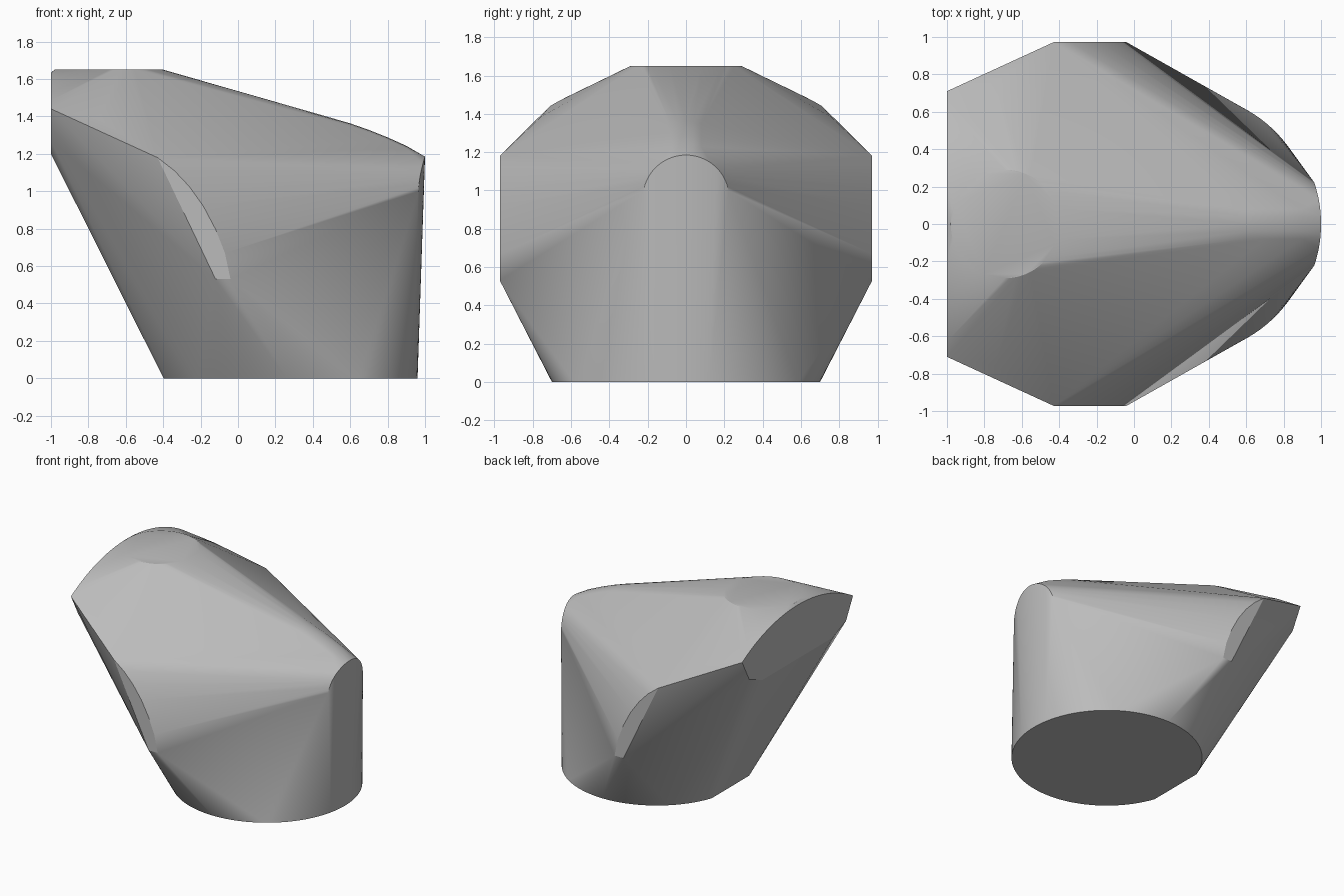
import bpy, bmesh, math
from math import cos, sin, radians

cube = bpy.data.objects.get("Cube")
if cube:
    bpy.data.objects.remove(cube, do_unlink=True)

grey = bpy.data.materials.new("plain grey")
grey.use_nodes = True
colour = (0.5, 0.5, 0.5, 1)
grey.diffuse_color = colour
grey.node_tree.nodes["Principled BSDF"].inputs["Base Color"].default_value = colour


def arc(cx, cy, r, start, end, steps):
    """Points along a circular arc, angles in degrees."""
    angles = [radians(start + (end - start) * i / steps) for i in range(steps + 1)]
    return [(cx + r * cos(a), cy + r * sin(a)) for a in angles]


points = []


def add_mirrored(x, y, z):
    points.append((x, y, z))
    if y > 0:
        points.append((x, -y, z))


# Base disc, cut straight where it meets the sloping underside
for x, y in arc(0.26, 0, 0.7, 0, 160, 48):
    add_mirrored(max(x, -0.4), max(y, 0), 0)

# Small flat disc on top
for x, y in arc(-0.69, 0, 0.29, 0, 180, 32):
    add_mirrored(x, max(y, 0), 1.65)

# Upright end face: broad arched top, pointed corners, short lower edge
for y, z in arc(0, 0.24, 1.395, 90, 59.4, 16):
    add_mirrored(-1, y, z)
for y, z in ((0.62, 1.27), (0.45, 1.2)):
    add_mirrored(-1, y, z)

# Bowed cheeks: corner to flat side plate
add_mirrored(-0.74, 0.757, 1.385)
for x, z in ((-0.43, 1.18), (-0.34, 1.11), (-0.26, 1.025), (-0.185, 0.92),
             (-0.12, 0.797), (-0.07, 0.67), (-0.04, 0.53), (-0.12, 0.53)):
    add_mirrored(x, 0.972, z)

# Rounded arch at the nose, wrapped on an upright cylinder
for y, z in arc(0, 0.96, 0.225, 90, 10, 16):
    add_mirrored(0.3 + math.sqrt(0.49 - y * y), max(y, 0), z)

# Gently bowed ridge leading to the arch
for x, top in ((0.5, 1.392), (0.6, 1.363), (0.7, 1.328), (0.8, 1.288), (0.9, 1.243)):
    for y in (0, 0.04, 0.08):
        add_mirrored(x, y, top - y * y / 0.45)

# Stretch one skin over all the outlines
bm = bmesh.new()
for p in points:
    bm.verts.new(p)
bmesh.ops.remove_doubles(bm, verts=bm.verts, dist=0.001)
hull = bmesh.ops.convex_hull(bm, input=bm.verts)
loose = {g for g in hull["geom_interior"] + hull["geom_unused"]
         if isinstance(g, bmesh.types.BMVert)}
bmesh.ops.delete(bm, geom=list(loose), context="VERTS")
bmesh.ops.dissolve_limit(bm, angle_limit=radians(0.5), verts=bm.verts, edges=bm.edges)
bmesh.ops.recalc_face_normals(bm, faces=bm.faces)

mesh = bpy.data.meshes.new("angled_body")
bm.to_mesh(mesh)
bm.free()
mesh.materials.append(grey)
body = bpy.data.objects.new("angled_body", mesh)
bpy.context.collection.objects.link(body)
bpy.context.view_layer.objects.active = body
body.select_set(True)
bpy.ops.object.shade_smooth_by_angle(angle=radians(25))
